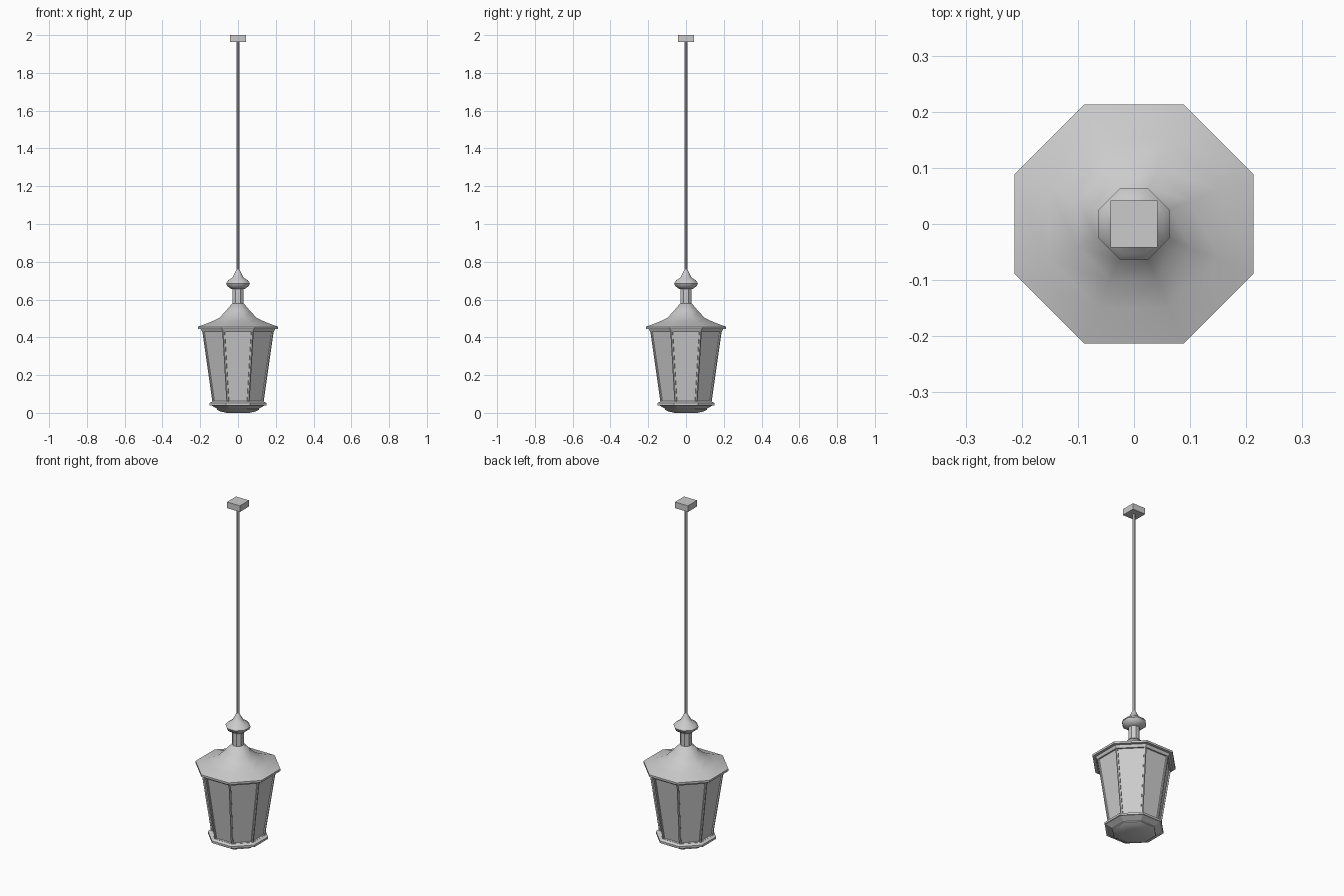
import bpy, bmesh, math

if "Cube" in bpy.data.objects:
    bpy.data.objects.remove(bpy.data.objects["Cube"])

SIDES = 8


def octagon_lathe(name, profile, smooth=None, inset=None):
    """Eight-sided turned part; profile is (flat-to-centre radius, z), bottom to top."""
    bm = bmesh.new()
    rings = []
    for r, z in profile:
        rad = r / math.cos(math.pi / SIDES)
        rings.append([bm.verts.new((rad * math.cos((i + 0.5) * math.tau / SIDES),
                                    rad * math.sin((i + 0.5) * math.tau / SIDES), z))
                      for i in range(SIDES)])
    walls = []
    for a, b in zip(rings, rings[1:]):
        for i in range(SIDES):
            j = (i + 1) % SIDES
            walls.append(bm.faces.new((a[i], a[j], b[j], b[i])))
    bm.faces.new(rings[0][::-1])
    bm.faces.new(rings[-1])
    bm.normal_update()
    if inset:
        # frame around each pane, then the pane pushed back
        bmesh.ops.inset_individual(bm, faces=walls, thickness=inset[0])
        bmesh.ops.inset_individual(bm, faces=walls, thickness=0.002, depth=-inset[1])
    me = bpy.data.meshes.new(name)
    bm.to_mesh(me)
    bm.free()
    ob = bpy.data.objects.new(name, me)
    bpy.context.collection.objects.link(ob)
    if smooth:
        bpy.ops.object.select_all(action='DESELECT')
        ob.select_set(True)
        bpy.context.view_layer.objects.active = ob
        bpy.ops.object.shade_smooth_by_angle(angle=math.radians(smooth))
    return ob


# Lantern base: stepped underside and bottom rim
octagon_lathe("base_dome", [(0.06, 0.0), (0.095, 0.008), (0.112, 0.017)], smooth=40)
octagon_lathe("base_tray", [(0.112, 0.017), (0.112, 0.023), (0.142, 0.04)])
octagon_lathe("base_rim", [(0.151, 0.04), (0.151, 0.052), (0.137, 0.06)])

# Tapered body with recessed panes
octagon_lathe("lantern_body", [(0.135, 0.054), (0.190, 0.440)], inset=(0.010, 0.007))

# Eaves and swept roof
octagon_lathe("top_trim", [(0.190, 0.428), (0.197, 0.444)])
octagon_lathe("roof_rim", [(0.213, 0.444), (0.213, 0.456)])
octagon_lathe("roof", [(0.213, 0.456), (0.150, 0.479), (0.100, 0.502),
                       (0.064, 0.540), (0.032, 0.578)], smooth=50)

# Neck and turned knob
octagon_lathe("neck", [(0.029, 0.57), (0.029, 0.665)])
octagon_lathe("knob", [(0.035, 0.655), (0.058, 0.672), (0.063, 0.686), (0.052, 0.702),
                       (0.030, 0.716), (0.018, 0.738), (0.008, 0.760)], smooth=50)

# Hanging rod and ceiling block
octagon_lathe("hanging_rod", [(0.008, 0.75), (0.008, 1.97)])
bpy.ops.mesh.primitive_cube_add(size=1, location=(0, 0, 1.982))
block = bpy.context.object
block.name = "ceiling_block"
block.scale = (0.084, 0.084, 0.036)
